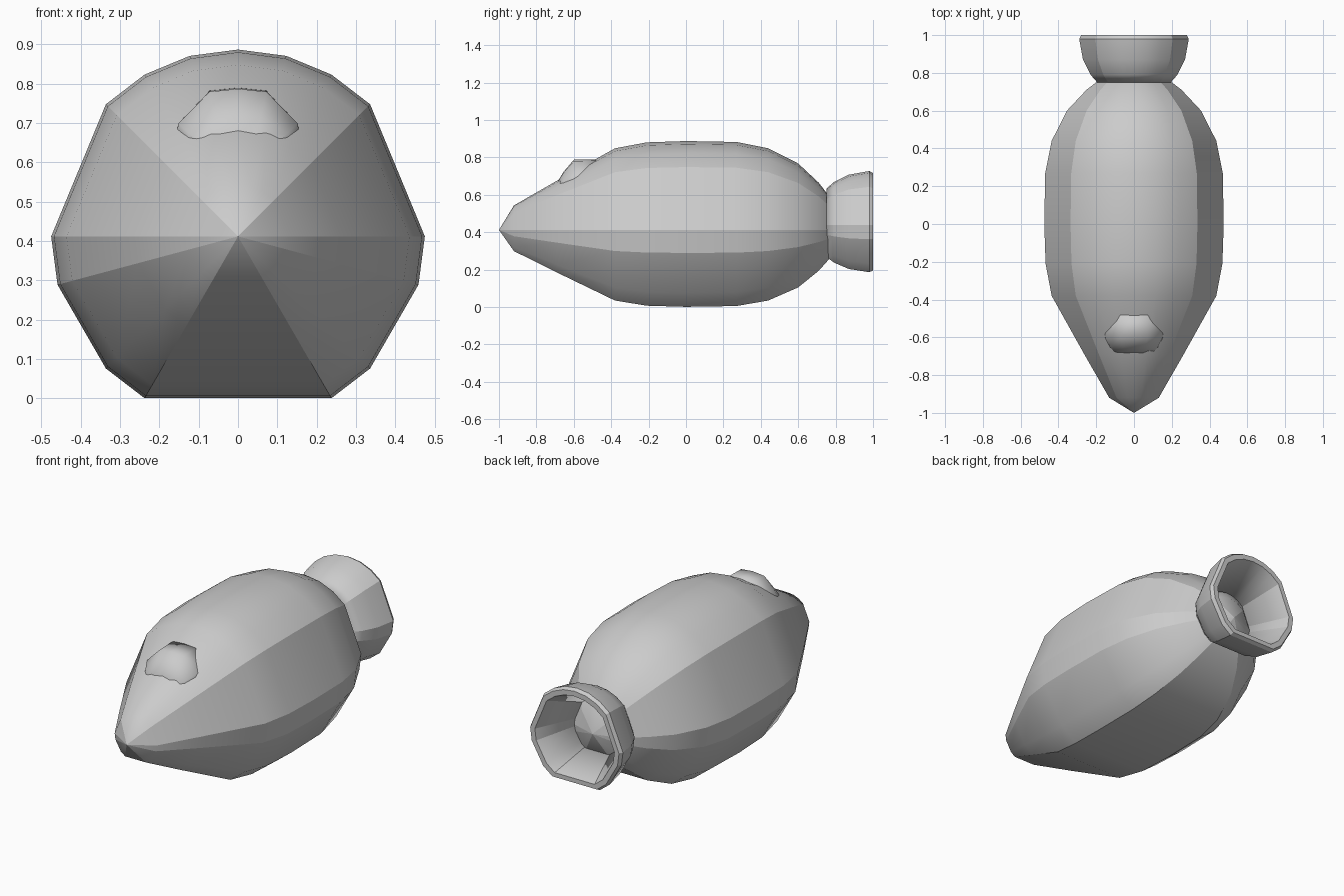
import bpy, bmesh
from math import cos, sin, radians

if "Cube" in bpy.data.objects:
    bpy.data.objects.remove(bpy.data.objects["Cube"])

# Shared irregular cross-section: rounded top and belly, flat flanks and base
ANGLES = [0, 45, 60, 75, 90, 105, 120, 135, 180, 195, 225, 240, 300, 315, 345]
CREASES = {0, 45, 135, 180, 195, 240, 300, 345}


def finish(name, bm):
    bmesh.ops.recalc_face_normals(bm, faces=bm.faces)
    for f in bm.faces:
        f.smooth = True
    mesh = bpy.data.meshes.new(name)
    bm.to_mesh(mesh)
    bm.free()
    obj = bpy.data.objects.new(name, mesh)
    bpy.context.collection.objects.link(obj)
    return obj


def spindle(name, profile, zc, closed=False, sharp_rings=()):
    """Sweep the cross-section along y; profile is (y, radius), radius 0 = tip."""
    bm = bmesh.new()
    n = len(ANGLES)
    rings = []
    for y, r in profile:
        if r == 0:
            rings.append([bm.verts.new((0, y, zc))] * n)
        else:
            rings.append([bm.verts.new((r * cos(radians(a)), y, zc + r * sin(radians(a))))
                          for a in ANGLES])
    pairs = list(zip(rings, rings[1:]))
    if closed:
        pairs.append((rings[-1], rings[0]))
    for a, b in pairs:
        for i in range(n):
            j = (i + 1) % n
            bm.faces.new(list(dict.fromkeys((a[i], a[j], b[j], b[i]))))
    for a, b in pairs:
        for i, ang in enumerate(ANGLES):
            if ang in CREASES:
                bm.edges.get((a[i], b[i])).smooth = False
    for k in sharp_rings:
        for i in range(n):
            bm.edges.get((rings[k][i], rings[k][(i + 1) % n])).smooth = False
    return finish(name, bm)


# Tapered hull with pointed nose and blunt tail
spindle("hull", [(-1, 0), (-0.92, 0.131), (-0.69, 0.263), (-0.38, 0.436), (-0.21, 0.468),
                 (0, 0.475), (0.27, 0.47), (0.44, 0.436), (0.6, 0.355), (0.71, 0.252),
                 (0.75, 0.2), (0.8, 0.135), (0.84, 0)], 0.412)

# Hollow flared tail nozzle
spindle("tail_nozzle", [(0.75, 0.195), (0.79, 0.23), (0.87, 0.27), (0.98, 0.29), (1.0, 0.279),
                        (1.0, 0.25), (0.78, 0.15)], 0.437, closed=True, sharp_rings=(3, 4, 5))

# Cockpit blister: arched sections sunk into the top of the nose
bm = bmesh.new()
arches = []
for y, w, h in [(-0.685, 0.10, 0.672), (-0.655, 0.13, 0.722), (-0.60, 0.16, 0.787),
                (-0.47, 0.16, 0.79)]:
    base = 0.64
    arc = [(-1, 0), (-0.95, 0.4), (-0.45, 0.95), (0, 1), (0.45, 0.95), (0.95, 0.4), (1, 0)]
    arches.append([bm.verts.new((w * x, y, base + (h - base) * z)) for x, z in arc])
for a, b in zip(arches, arches[1:]):
    for i in range(len(a)):
        j = (i + 1) % len(a)
        bm.faces.new((a[i], a[j], b[j], b[i]))
bm.faces.new(arches[0])
bm.faces.new(arches[-1])
finish("cockpit_blister", bm)
